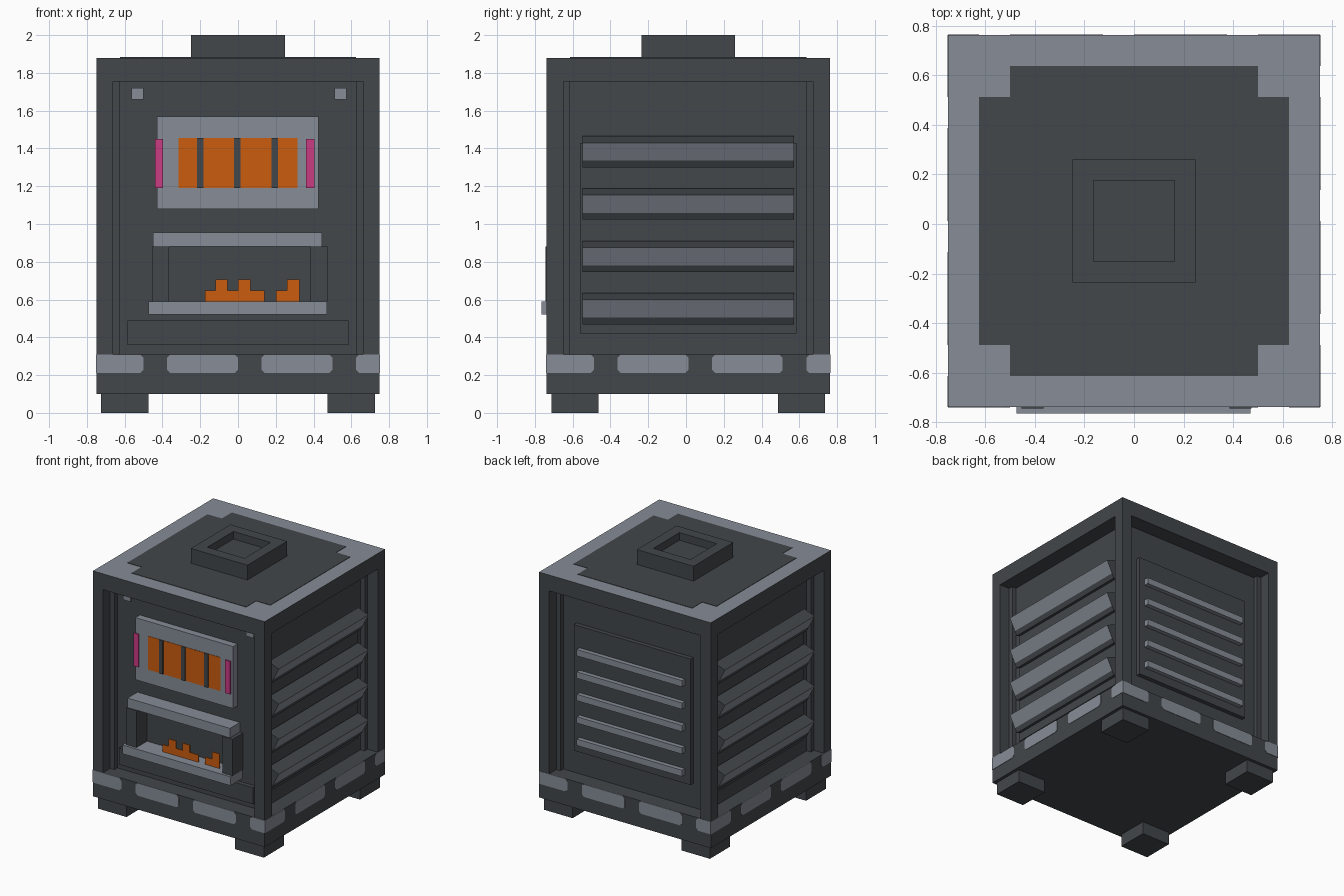
import bpy, bmesh
from math import pi
from mathutils import Matrix, Vector

cube = bpy.data.objects.get("Cube")
if cube:
    bpy.data.objects.remove(cube, do_unlink=True)


def material(name, rgb):
    m = bpy.data.materials.new(name)
    m.use_nodes = True
    m.diffuse_color = (*rgb, 1)
    bsdf = next(n for n in m.node_tree.nodes if n.type == 'BSDF_PRINCIPLED')
    bsdf.inputs["Base Color"].default_value = (*rgb, 1)
    return m


IRON = material("dark iron", (0.055, 0.063, 0.07))
STEEL = material("light steel", (0.24, 0.265, 0.31))
GLOW = material("fire orange", (0.6, 0.11, 0.005))
PINK = material("pink", (0.6, 0.045, 0.23))
SHIFT = 0.012  # body centre in y


def finish(name, bm, *mats):
    bmesh.ops.recalc_face_normals(bm, faces=bm.faces)
    me = bpy.data.meshes.new(name)
    bm.to_mesh(me)
    bm.free()
    for m in mats:
        me.materials.append(m)
    ob = bpy.data.objects.new(name, me)
    ob.location.y = SHIFT
    bpy.context.collection.objects.link(ob)
    return ob


def prism(name, pts, d0, d1, mat, side=0, accent=None):
    """Outline (u, z) extruded outward from d0 to d1; side 0 front, 1 +x, 2 back, 3 -x.
    accent = (edge index, material) colours one side face."""
    bm = bmesh.new()
    rot = Matrix.Rotation(side * pi / 2, 3, 'Z')
    a, b = ([bm.verts.new(rot @ Vector((u, -d, z))) for u, z in pts] for d in (d0, d1))
    bm.faces.new(a)
    bm.faces.new(b[::-1])
    n = len(pts)
    for i in range(n):
        j = (i + 1) % n
        f = bm.faces.new((a[i], b[i], b[j], a[j]))
        if accent and i == accent[0]:
            f.material_index = 1
    return finish(name, bm, mat, *([accent[1]] if accent else []))


def block(name, u0, u1, z0, z1, d0, d1, mat, side=0):
    return prism(name, [(u0, z0), (u1, z0), (u1, z1), (u0, z1)], d0, d1, mat, side)


def cuboid(w, z0, z1):
    bm = bmesh.new()
    bmesh.ops.create_cube(bm, size=1)
    for v in bm.verts:
        v.co = (v.co.x * w, v.co.y * w, z1 if v.co.z > 0 else z0)
    bm.normal_update()
    return bm


def recess(bm, faces, depth):
    """Push faces straight inward, leaving square walls."""
    for f in faces:
        n = f.normal.copy()
        new = bmesh.ops.extrude_discrete_faces(bm, faces=[f])["faces"][0]
        bmesh.ops.translate(bm, verts=new.verts, vec=-n * depth)


# Body with a recessed panel on each side and a pale top
bm = cuboid(1.5, 0.1, 1.88)
sides = [f for f in bm.faces if abs(f.normal.z) < 0.5]
bmesh.ops.inset_individual(bm, faces=sides, thickness=0.125)
for f in sides:
    for v in f.verts:
        v.co.z = 1.755 if v.co.z > 1 else 0.31
bm.normal_update()
recess(bm, sides, 0.125)
for f in bm.faces:
    if f.calc_center_median().z > 1.879:
        f.material_index = 1
finish("body", bm, IRON, STEEL)

# Dark plate on the top with notched corners
a, b = 0.625, 0.5
cross = []
for sx, sy in ((1, 1), (-1, 1), (-1, -1), (1, -1)):
    corner = [(sx * a, sy * b), (sx * b, sy * b), (sx * b, sy * a)]
    cross += corner if sx * sy > 0 else corner[::-1]
prism("top_plate", cross, 1.875, 1.883, IRON).rotation_euler.x = -pi / 2

# Chimney collar with a square hole
bm = cuboid(0.495, 1.87, 2.0)
top = [f for f in bm.faces if f.normal.z > 0.5]
bmesh.ops.inset_individual(bm, faces=top, thickness=0.12)
bm.normal_update()
recess(bm, top, 0.06)
finish("chimney", bm, IRON)

# Feet
for x in (-0.6, 0.6):
    for d in (-0.6, 0.6):
        block("foot", x - 0.125, x + 0.125, 0, 0.1, d - 0.125, d + 0.125, IRON)

# Pale patches around the base, repeated on each side
c = 0.018
for side in range(4):
    for u0, u1 in ((-0.75, -0.5), (-0.375, 0), (0.125, 0.5), (0.625, 0.75)):
        l = c if u0 > -0.75 else 0
        r = c if u1 < 0.75 else 0
        pts = [(u0 + l, 0.21), (u1 - r, 0.21)]
        pts += [(u1, 0.21 + c), (u1, 0.31 - c)] if r else []
        pts += [(u1 - r, 0.31), (u0 + l, 0.31)]
        pts += [(u0, 0.31 - c), (u0, 0.21 + c)] if l else []
        prism("base_patch", pts, 0.748, 0.753, STEEL, side)

# Front window with glowing panes, bars and side tabs
block("window_frame", -0.43, 0.425, 1.08, 1.57, 0.62, 0.68, STEEL)
block("window_glow", -0.315, 0.315, 1.19, 1.455, 0.675, 0.683, GLOW)
for x in (-0.2, -0.005, 0.195):
    block("window_bar", x - 0.017, x + 0.017, 1.19, 1.455, 0.675, 0.69, IRON)
for x in (-0.418, 0.383):
    block("window_tab", x - 0.022, x + 0.022, 1.19, 1.45, 0.675, 0.69, PINK)
for x in (-0.533, 0.543):
    block("bolt", x - 0.032, x + 0.032, 1.66, 1.72, 0.62, 0.64, STEEL)

# Firebox: lintel, columns, shelf, ledge and flames
block("lintel", -0.45, 0.445, 0.88, 0.955, 0.62, 0.748, STEEL)
for x in (-0.41, 0.43):
    block("firebox_column", x - 0.045, x + 0.045, 0.59, 0.88, 0.62, 0.757, IRON)
block("firebox_shelf", -0.475, 0.47, 0.52, 0.59, 0.62, 0.777, STEEL)
block("ash_drawer", -0.585, 0.585, 0.36, 0.49, 0.62, 0.66, IRON)
lo, mid, hi = 0.585, 0.647, 0.705
prism("large_flame", [(-0.175, lo), (-0.175, mid), (-0.12, mid), (-0.12, hi), (-0.055, hi),
                      (-0.055, mid), (0, mid), (0, hi), (0.065, hi), (0.065, mid),
                      (0.14, mid), (0.14, lo)], 0.7, 0.707, GLOW)
prism("small_flame", [(0.2, lo), (0.2, mid), (0.26, mid), (0.26, hi), (0.325, hi),
                      (0.325, lo)], 0.7, 0.707, GLOW)

# Tilted louvres on both sides, pale on the outer face
for side in (1, 3):
    block("louvre_panel", -0.573, 0.573, 0.42, 1.43, 0.62, 0.635, IRON, side)
    for i in range(4):
        z = 1.43 - 0.277 * i
        slat = [(0.585, z - 0.09), (0.675, z - 0.13), (0.692, z - 0.095),
                (0.74, z), (0.65, z + 0.035)]
        prism("louvre", slat, -0.56, 0.56, IRON, side - 1, (2, STEEL))

# Back grille
block("grille_panel", -0.51, 0.51, 0.5, 1.495, 0.62, 0.66, IRON, 2)
for i in range(5):
    z = 1.3 - 0.177 * i
    block("grille_bar", -0.46, 0.46, z - 0.025, z + 0.025, 0.65, 0.695, STEEL, 2)
